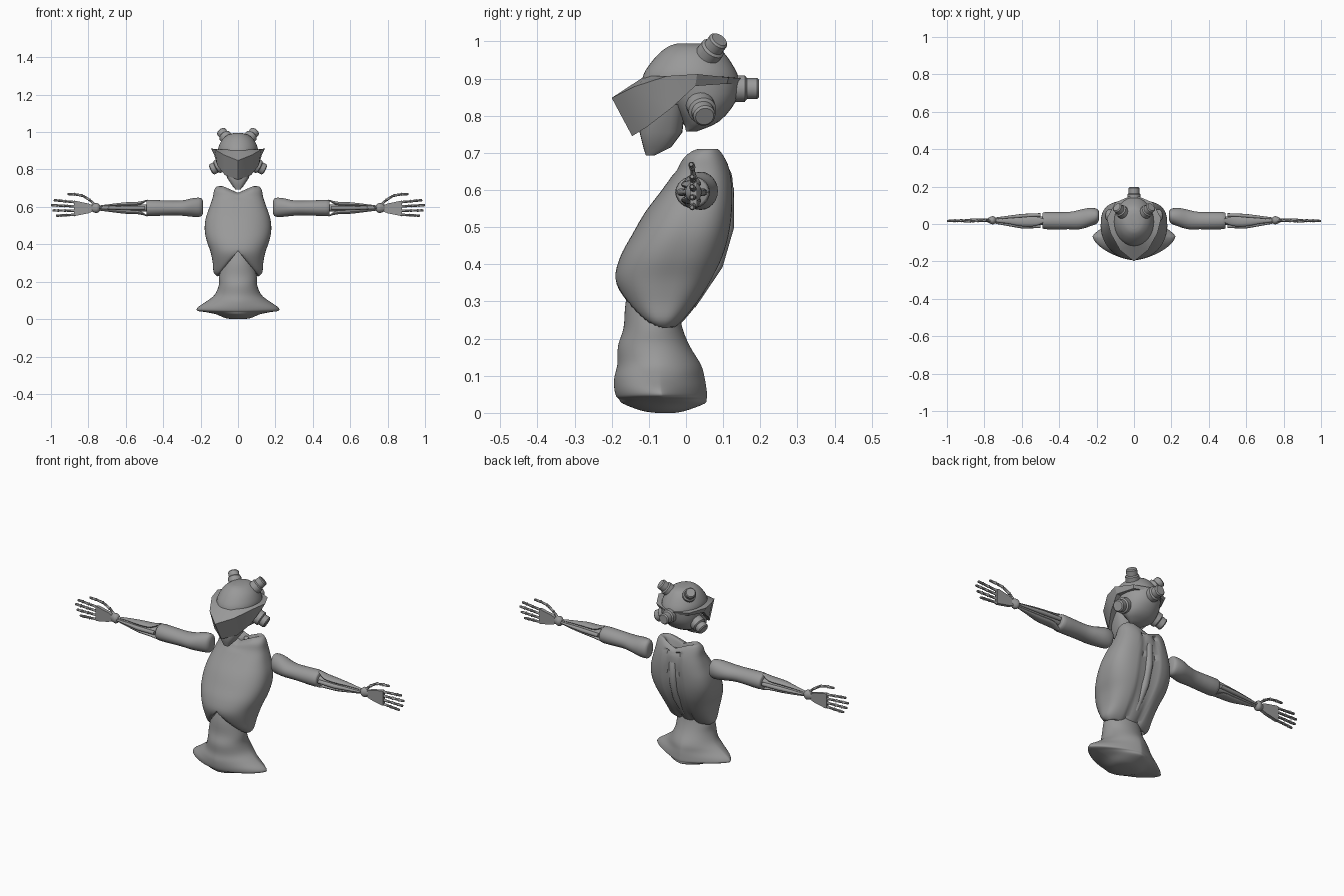
import bpy, bmesh, math
from mathutils import Vector

grey = bpy.data.materials.new("plain grey")
grey.diffuse_color = (0.32, 0.32, 0.32, 1)


def finish(name, bm, angle=35):
    bmesh.ops.recalc_face_normals(bm, faces=bm.faces)
    me = bpy.data.meshes.new(name)
    bm.to_mesh(me)
    bm.free()
    me.materials.append(grey)
    me.polygons.foreach_set("use_smooth", [True] * len(me.polygons))
    me.set_sharp_from_angle(angle=math.radians(angle))
    ob = bpy.data.objects.new(name, me)
    bpy.context.collection.objects.link(ob)
    return ob


def skin(bm, rings):
    """Bridge rings of points into a closed tube with end caps."""
    loops = [[bm.verts.new(p) for p in r] for r in rings]
    n = len(loops[0])
    for a, b in zip(loops, loops[1:]):
        for i in range(n):
            j = (i + 1) % n
            bm.faces.new((a[i], a[j], b[j], b[i]))
    bm.faces.new(loops[0])
    bm.faces.new(loops[-1])


def spow(v, p):
    return math.copysign(abs(v) ** (2 / p), v)


def smooth_rows(rows, sub):
    """Catmull-Rom interpolation between section rows."""
    out = []
    for i in range(len(rows) - 1):
        a, b, c, d = (rows[max(0, min(len(rows) - 1, k))] for k in (i - 1, i, i + 1, i + 2))
        for s in range(sub):
            t = s / sub
            out.append([0.5 * (2 * q + (r - p) * t + (2 * p - 5 * q + 4 * r - w) * t * t
                               + (3 * q - p - 3 * r + w) * t ** 3)
                        for p, q, r, w in zip(a, b, c, d)])
    return out + [rows[-1]]


def body(name, rows, n=64, sub=4, warp=None, angle=50):
    """Rows of z, front y, back y, half width, front power, back power."""
    rings = []
    for z, yf, yb, w, pf, pb in smooth_rows(rows, sub):
        ring = []
        for i in range(n):
            a = 2 * math.pi * i / n
            c, s = math.cos(a), math.sin(a)
            p = pf if s < 0 else pb
            v = Vector((w * spow(c, p), (yf + yb) / 2 + (yb - yf) / 2 * spow(s, p), z))
            ring.append(warp(v, s) if warp else v)
        rings.append(ring)
    bm = bmesh.new()
    skin(bm, rings)
    return finish(name, bm, angle)


def add_tube(bm, pts, radii, n=14):
    """Round tube through points."""
    pts = [Vector(p) for p in pts]
    rings = []
    for i, p in enumerate(pts):
        d = (pts[min(i + 1, len(pts) - 1)] - pts[max(i - 1, 0)]).normalized()
        u = d.orthogonal().normalized()
        u = (Vector((0, 1, 0)) - d * d.y).normalized() if abs(d.y) < 0.9 else u
        v = d.cross(u)
        rings.append([p + radii[i] * (u * math.cos(2 * math.pi * k / n)
                                      + v * math.sin(2 * math.pi * k / n)) for k in range(n)])
    skin(bm, rings)


def limb(bm, rows, n=24, sub=3):
    """Sections along x: x, y, z, y radius, z radius."""
    skin(bm, [[Vector((x, y + ry * math.cos(2 * math.pi * k / n), z + rz * math.sin(2 * math.pi * k / n)))
               for k in range(n)] for x, y, z, ry, rz in smooth_rows(rows, sub)])


def mirror(name, bm, angle=40):
    for side in ("left", "right"):
        b = bm.copy()
        if side == "right":
            for v in b.verts:
                v.co.x *= -1
        finish(side + "_" + name, b, angle)
    bm.free()


# torso shell: arched lower front edge, spine groove and dipped collar
def torso_warp(v, s):
    x = abs(v.x)
    front = max(0, min(1, (-v.y - 0.03) / 0.05))
    v.z = max(v.z, 0.225 + 0.14 * front * max(0, 1 - x / 0.115))
    if s > 0 and v.z < 0.68:
        v.y -= 0.014 * math.exp(-((x - 0.035) / 0.012) ** 2)
    if v.z > 0.64:
        v.z -= (v.z - 0.64) * 0.5 * max(0, 1 - x / 0.08)
    return v


body("torso", [
    (0.228, -0.09, -0.03, 0.11, 2.4, 2.4), (0.25, -0.125, -0.005, 0.13, 2.4, 2.6),
    (0.30, -0.165, 0.035, 0.135, 2.3, 2.8), (0.36, -0.19, 0.072, 0.147, 2.2, 3),
    (0.42, -0.177, 0.1, 0.168, 2.2, 3), (0.48, -0.145, 0.117, 0.178, 2.2, 3),
    (0.54, -0.11, 0.125, 0.172, 2.2, 3), (0.60, -0.065, 0.127, 0.152, 2.4, 2.8),
    (0.65, -0.03, 0.122, 0.135, 2.4, 2.6), (0.69, -0.012, 0.11, 0.127, 2.4, 2.4),
    (0.71, 0.02, 0.095, 0.11, 2.3, 2.3), (0.70, 0.028, 0.088, 0.08, 2, 2),
    (0.655, 0.035, 0.08, 0.055, 2, 2)], warp=torso_warp)

# spine ridge
bm = bmesh.new()
add_tube(bm, [(0, 0.07, 0.67), (0, 0.108, 0.6), (0, 0.107, 0.5), (0, 0.08, 0.4), (0, 0.015, 0.29)],
         [0.012, 0.022, 0.022, 0.02, 0.012])
finish("spine", bm)

# waist and flared hips
body("hips", [
    (0.38, -0.14, -0.05, 0.075, 2, 2), (0.30, -0.162, -0.025, 0.085, 2, 2),
    (0.23, -0.168, -0.01, 0.1, 2, 2), (0.18, -0.183, 0.01, 0.103, 2, 2),
    (0.13, -0.185, 0.04, 0.125, 1.9, 1.7), (0.095, -0.193, 0.05, 0.168, 1.7, 1.4),
    (0.065, -0.193, 0.055, 0.212, 1.6, 1.3), (0.045, -0.188, 0.057, 0.218, 1.6, 1.3),
    (0.037, -0.18, 0.055, 0.17, 1.7, 1.4), (0.025, -0.17, 0.05, 0.115, 1.8, 1.6),
    (0.006, -0.12, 0.0, 0.07, 2, 2), (0.0, -0.08, -0.03, 0.03, 2, 2)])

# helmet dome and back of head
body("dome", [
    (0.89, -0.12, 0.145, 0.106, 2, 2), (0.92, -0.11, 0.135, 0.104, 2, 2),
    (0.96, -0.08, 0.11, 0.084, 2, 2), (0.985, -0.05, 0.085, 0.055, 2, 2),
    (0.994, -0.025, 0.055, 0.025, 2, 2)], n=40)
body("lower_head", [
    (0.758, 0.0, 0.03, 0.03, 2, 2), (0.785, -0.01, 0.09, 0.075, 2, 2),
    (0.84, -0.06, 0.135, 0.098, 2, 2), (0.895, -0.11, 0.147, 0.105, 2, 2)], n=32, sub=3)
body("jaw", [
    (0.693, -0.108, -0.085, 0.014, 3, 3), (0.715, -0.115, -0.04, 0.032, 3, 3),
    (0.755, -0.125, -0.01, 0.058, 3, 3), (0.83, -0.11, 0.0, 0.08, 2.4, 2.4)], n=24, sub=1, angle=30)

# winged visor: dome edge, outer rim, lower rim and inner rim for one half
strips = [
    [(0, -0.11, 0.907), (0.055, -0.095, 0.907), (0.098, -0.035, 0.907), (0.104, 0.03, 0.906), (0.08, 0.1, 0.905), (0, 0.14, 0.903)],
    [(0, -0.2, 0.848), (0.075, -0.14, 0.878), (0.125, -0.05, 0.907), (0.145, 0.03, 0.912), (0.1, 0.115, 0.903), (0, 0.158, 0.9)],
    [(0, -0.145, 0.745), (0.07, -0.105, 0.77), (0.11, -0.04, 0.82), (0.128, 0.025, 0.88), (0.094, 0.11, 0.886), (0, 0.15, 0.885)],
    [(0, -0.09, 0.79), (0.045, -0.08, 0.8), (0.085, -0.03, 0.835), (0.09, 0.025, 0.88), (0.07, 0.09, 0.886), (0, 0.13, 0.885)]]
bm = bmesh.new()
for s in (1, -1):
    grid = [[bm.verts.new((s * x, y, z)) for x, y, z in row] for row in strips]
    for a, b in zip(grid, grid[1:]):
        for i in range(5):
            bm.faces.new((a[i], a[i + 1], b[i + 1], b[i]))
bmesh.ops.remove_doubles(bm, verts=bm.verts, dist=1e-4)
finish("visor", bm, 25)


# stubby helmet knobs
def knob(bm, p0, p1, r):
    a, b = Vector(p0), Vector(p1)
    add_tube(bm, [a, a.lerp(b, 0.6), a.lerp(b, 0.66), b.lerp(a, 0.06), b],
             [r, r, r * 0.8, r * 0.8, r * 0.65], 20)


bm = bmesh.new()
knob(bm, (0.042, 0.045, 0.945), (0.092, 0.09, 1.005), 0.034)
mirror("top_knob", bm)
bm = bmesh.new()
knob(bm, (0.065, 0.035, 0.838), (0.143, 0.05, 0.798), 0.038)
mirror("side_knob", bm)
bm = bmesh.new()
knob(bm, (0, 0.1, 0.873), (0, 0.197, 0.873), 0.036)
finish("back_knob", bm)

# upper arm with rounded shoulder
bm = bmesh.new()
limb(bm, [(0.188, 0.045, 0.598, 0.025, 0.035), (0.2, 0.042, 0.598, 0.04, 0.05),
          (0.24, 0.036, 0.597, 0.05, 0.05), (0.29, 0.024, 0.594, 0.052, 0.042),
          (0.35, 0.018, 0.594, 0.046, 0.039), (0.47, 0.018, 0.594, 0.046, 0.043),
          (0.49, 0.018, 0.594, 0.038, 0.036)])
mirror("upper_arm", bm)

# forearm: elbow, core and slim outer struts
bm = bmesh.new()
limb(bm, [(0.47, 0.018, 0.594, 0.02, 0.02), (0.53, 0.016, 0.594, 0.024, 0.018),
          (0.6, 0.014, 0.594, 0.022, 0.018), (0.75, 0.018, 0.594, 0.01, 0.01)], n=16)
for s in (1, -1):
    limb(bm, [(0.485, 0.018, 0.594 + s * 0.042, 0.01, 0.003), (0.53, 0.015, 0.594 + s * 0.024, 0.026, 0.01),
              (0.6, 0.012, 0.594 + s * 0.02, 0.024, 0.011), (0.67, 0.016, 0.594 + s * 0.016, 0.015, 0.007),
              (0.74, 0.018, 0.594 + s * 0.01, 0.006, 0.004)], n=14)
    add_tube(bm, [(0.5, 0.018 + s * 0.03, 0.594), (0.6, 0.015 + s * 0.028, 0.594), (0.74, 0.018 + s * 0.012, 0.594)],
             [0.01, 0.011, 0.005], 10)
mirror("forearm", bm)

# hand: wrist, tapered palm, jointed fingers and thumb
Y = 0.02
bm = bmesh.new()
limb(bm, [(0.738, Y, 0.594, 0.012, 0.014), (0.752, Y, 0.594, 0.022, 0.026),
          (0.768, Y, 0.594, 0.018, 0.024), (0.785, Y, 0.594, 0.009, 0.016)], n=16)
skin(bm, [[Vector((x, Y + sy * 0.009, 0.592 + sz * h)) for sy, sz in ((-1, -1), (1, -1), (1, 1), (-1, 1))]
          for x, h in ((0.775, 0.016), (0.80, 0.026), (0.868, 0.04), (0.876, 0.037))])


def digit(pts):
    for a, b in zip(pts, pts[1:]):
        a, b = Vector(a), Vector(b)
        add_tube(bm, [a, a.lerp(b, 0.12), a.lerp(b, 0.2), b.lerp(a, 0.15), b],
                 [0.006, 0.009, 0.0065, 0.0065, 0.005], 8)


for z0, z1, end in ((0.625, 0.636, 0.985), (0.603, 0.609, 1.0), (0.58, 0.581, 0.992), (0.558, 0.553, 0.972)):
    digit([(0.868 + (end - 0.868) * t, Y - 0.004 * t, z0 + (z1 - z0) * t) for t in (0, 0.42, 0.72, 1)])
digit([(0.765, Y, 0.61), (0.79, Y, 0.635), (0.83, Y - 0.003, 0.66), (0.87, Y - 0.005, 0.667), (0.912, Y - 0.006, 0.669)])
mirror("hand", bm)
